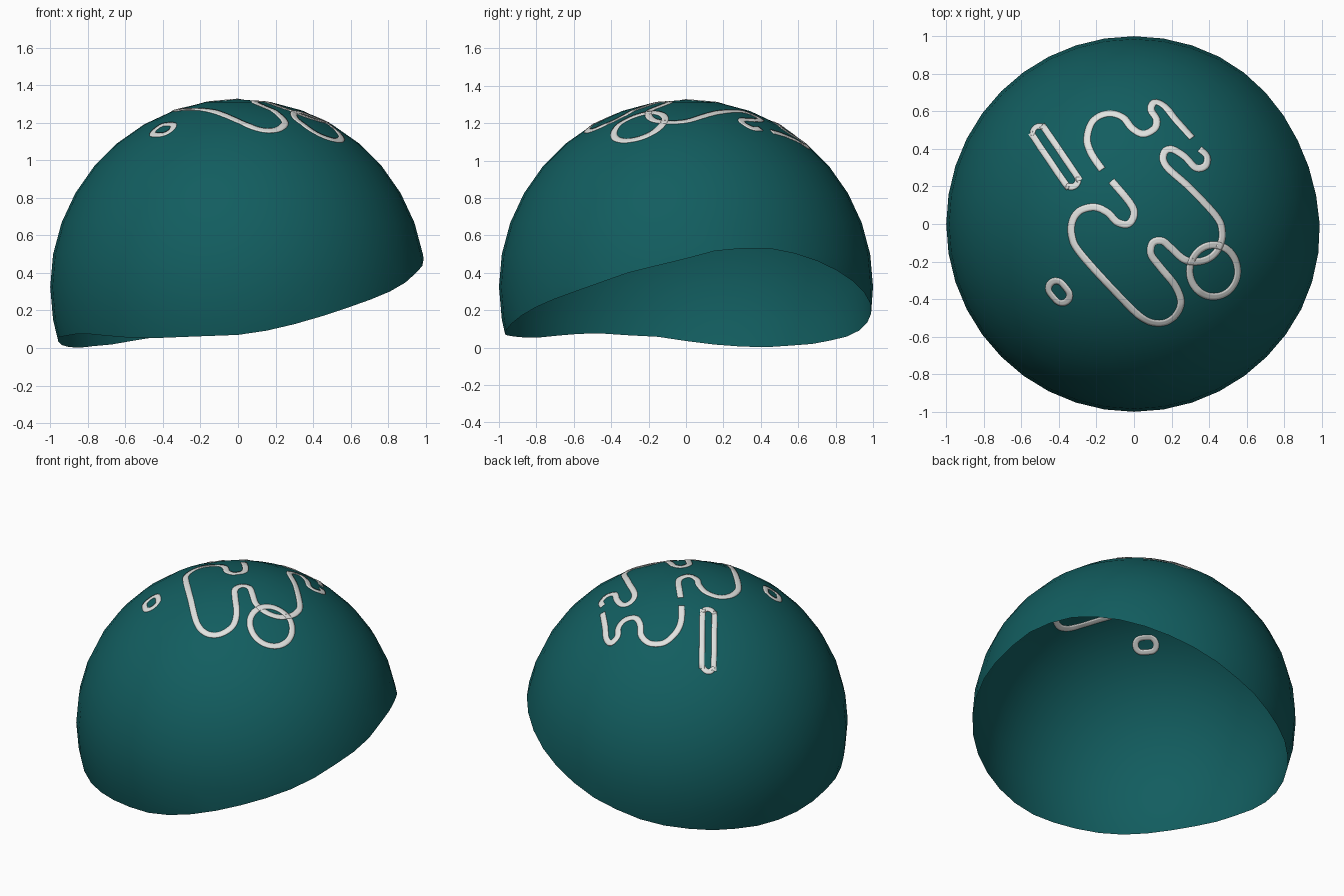
import bpy
import bmesh
import math
from mathutils import Vector
from mathutils.bvhtree import BVHTree

if "Cube" in bpy.data.objects:
    bpy.data.objects.remove(bpy.data.objects["Cube"])

CENTRE = Vector((0, 0, 0.325))
COLUMNS, STEP = 40, 10


def make_material(name, colour):
    material = bpy.data.materials.new(name)
    material.use_nodes = True
    material.diffuse_color = (*colour, 1)
    material.node_tree.nodes["Principled BSDF"].inputs["Base Color"].default_value = (*colour, 1)
    return material


def add_object(name, bm, material):
    mesh = bpy.data.meshes.new(name)
    bm.to_mesh(mesh)
    mesh.shade_smooth()
    mesh.materials.append(material)
    obj = bpy.data.objects.new(name, mesh)
    bpy.context.scene.collection.objects.link(obj)
    return obj


teal = make_material("deep teal", (0.006, 0.11, 0.115))
white = make_material("soft white", (0.75, 0.76, 0.74))

# Rim height by azimuth in degrees
RIM = [(-180, .035), (-168, .065), (-158, .065), (-150, .08), (-122, .05), (-90, .07),
       (-78, .1), (-64, .165), (-53, .22), (-32, .32), (-18, .4), (0, .475), (12, .53),
       (30, .53), (48, .45), (64, .35), (90, .18), (112, .07), (134, .02), (155, 0),
       (168, .01), (180, .035)]


def rim_latitude(azimuth):
    for (a, za), (b, zb) in zip(RIM, RIM[1:]):
        if a <= azimuth <= b:
            z = za + (zb - za) * (azimuth - a) / (b - a)
            return math.degrees(math.asin(z - CENTRE.z))


def on_sphere(azimuth, latitude):
    a, t = math.radians(azimuth), math.radians(latitude)
    return CENTRE + Vector((math.cos(t) * math.cos(a), math.cos(t) * math.sin(a), math.sin(t)))


# Dome: an open thin shell whose rows stop at the uneven rim
dome = bmesh.new()
columns = []
for i in range(COLUMNS):
    azimuth = -180 + 360 * i / COLUMNS
    low = rim_latitude(azimuth)
    columns.append([dome.verts.new(on_sphere(azimuth, max(lat, low)))
                    for lat in range(90, -31, -STEP)])
for i in range(COLUMNS):
    left, right = columns[i], columns[(i + 1) % COLUMNS]
    for j in range(len(left) - 1):
        dome.faces.new((left[j], left[j + 1], right[j + 1], right[j]))
bmesh.ops.remove_doubles(dome, verts=dome.verts, dist=0.002)
bmesh.ops.dissolve_degenerate(dome, edges=dome.edges, dist=0.001)
bmesh.ops.recalc_face_normals(dome, faces=dome.faces)
tree = BVHTree.FromBMesh(dome)
add_object("dome_shell", dome, teal)


def smooth_path(points, closed):
    """Rounded path through plan points given in hundredths."""
    pts = [Vector(p) / 100 for p in points]
    n = len(pts)
    pick = (lambda k: pts[k % n]) if closed else (lambda k: pts[min(max(k, 0), n - 1)])
    path = []
    for i in range(n if closed else n - 1):
        p, q, r, s = (pick(i + k) for k in (-1, 0, 1, 2))
        count = max(3, int((r - q).length / 0.012))
        for k in range(count):
            t = k / count
            path.append(q + (r - p) * t / 2 + (p * 2 - q * 5 + r * 4 - s) * t * t / 2
                        + (q * 3 - p - r * 3 + s) * t ** 3 / 2)
    if not closed:
        path.append(pts[-1])
    return path


def lift(point):
    """Move a plan point up onto the sphere."""
    return Vector((point.x, point.y, math.sqrt(1 - point.length_squared)))


def stripe(name, points, closed=False, width=0.038):
    """Thin painted band that follows the dome, showing on both sides."""
    path = [lift(p) for p in smooth_path(points, closed)]
    n = len(path)
    bm = bmesh.new()
    rows = []
    for i, p in enumerate(path):
        ahead = path[(i + 1) % n] if closed else path[min(i + 1, n - 1)]
        behind = path[i - 1] if closed else path[max(i - 1, 0)]
        side = p.cross(ahead - behind).normalized() * width / 2
        rows.append([bm.verts.new(tree.ray_cast(CENTRE, (p + side * k).normalized())[0])
                     for k in (1, 0.33, -0.33, -1)])
    for i in range(n if closed else n - 1):
        a, b = rows[i], rows[(i + 1) % n]
        for j in range(3):
            bm.faces.new((a[j], a[j + 1], b[j + 1], b[j]))
    bmesh.ops.recalc_face_normals(bm, faces=bm.faces)
    obj = add_object(name, bm, white)
    plate = obj.modifiers.new("plate", "SOLIDIFY")
    plate.thickness, plate.offset = 0.007, 0


def capsule(a, b, radius):
    """Closed outline around the segment from a to b."""
    a, b = Vector(a), Vector(b)
    start = math.atan2(b.y - a.y, b.x - a.x) - math.pi / 2
    return [(a if k > 6 else b) + Vector((math.cos(t), math.sin(t))) * radius
            for k in range(14)
            for t in [start + math.pi * (k if k < 7 else k - 1) / 6]]


# Painted closed outlines
stripe("long_slot_outline", capsule((-50.5, 48.5), (-33.5, 23.5), 3.7), True, 0.034)
stripe("small_ring", capsule((-41.5, -34.5), (-38.5, -38), 4.2), True, 0.036)
stripe("large_ring", [(42.5 + 12.8 * math.cos(math.tau * k / 16),
                       -25 + 13.8 * math.sin(math.tau * k / 16)) for k in range(16)], True)

# Painted winding lines
stripe("short_winding_line", [
    (-17, 29), (-23, 38), (-25, 46), (-22, 55), (-14, 59), (-6, 57), (-1, 51), (5, 48),
    (11, 51), (12, 56), (9, 61), (11, 65), (16, 63), (22, 56), (31, 46)])
stripe("long_winding_line", [
    (-12, 23), (-2, 11), (0, 5), (-3, 0), (-9, 1), (-14, 6), (-21, 9), (-29, 7), (-33, 1),
    (-33, -7), (-29, -15), (-13, -33), (3, -49), (13, -53), (21, -50), (25, -42), (22, -33),
    (14, -23), (9, -16), (10, -10), (15, -9), (20, -13), (27, -19), (35, -20), (42, -17),
    (46, -11), (47, -4), (44, 4), (30, 19), (17, 31), (16, 38), (20, 40), (27, 36),
    (33, 30), (38, 31), (39, 36), (35, 40)])
